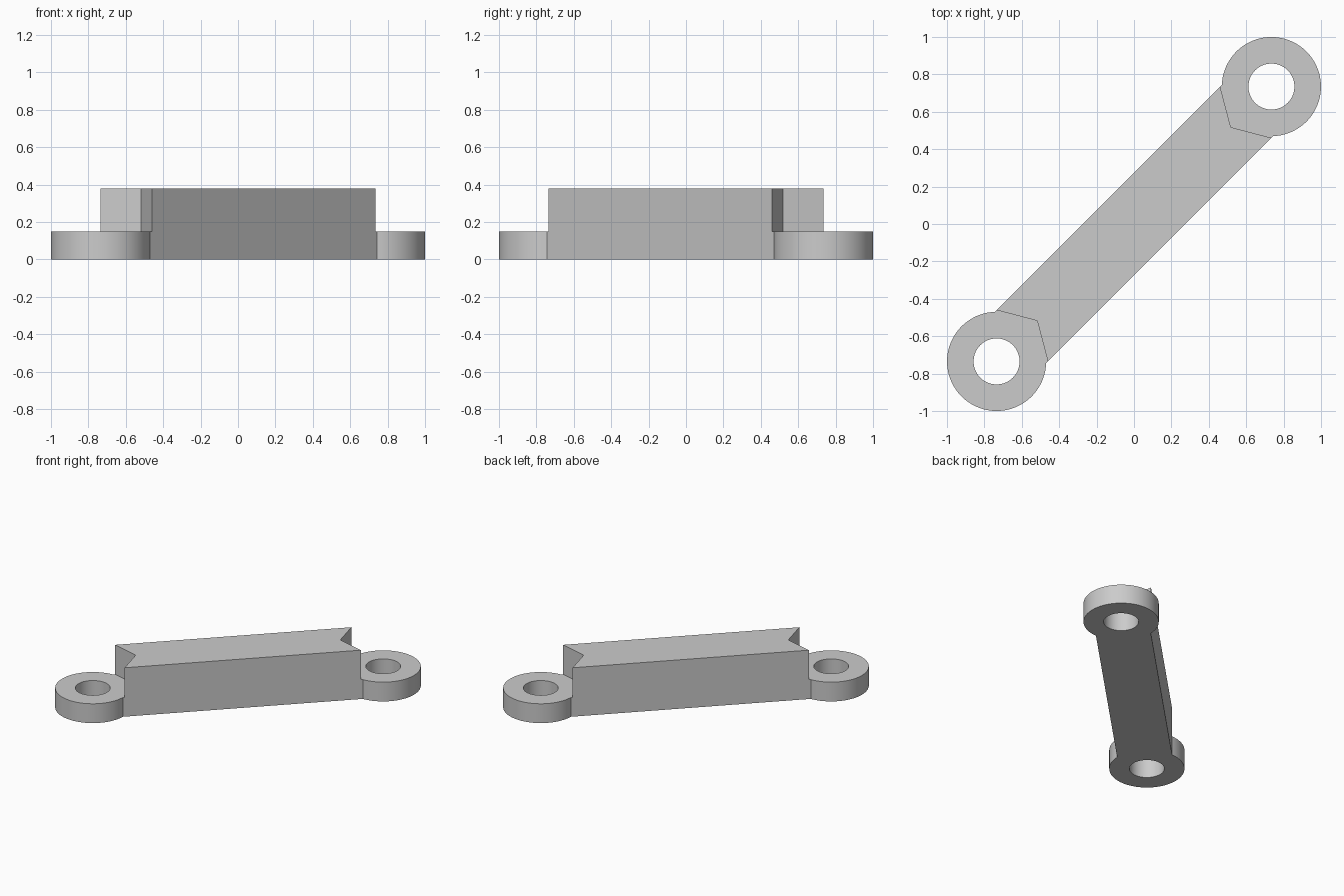
import bpy, bmesh, math
from mathutils import Matrix

if "Cube" in bpy.data.objects:
    bpy.data.objects.remove(bpy.data.objects["Cube"], do_unlink=True)

EYE_U, EYE_R, HOLE_R = 1.039, 0.265, 0.123   # eye centre along the bar, radii
HALF_W, PLATE_H, BAR_H = 0.194, 0.15, 0.38
NOTCH_U, CORNER_U = 0.732, 0.845
STEPS = 64

grey = bpy.data.materials.new("light_grey")
grey.use_nodes = True
grey.diffuse_color = (0.6, 0.6, 0.6, 1)
grey.node_tree.nodes["Principled BSDF"].inputs["Base Color"].default_value = (0.6, 0.6, 0.6, 1)


def prism(name, outline, z0, z1):
    """Extrude an outline, drawn along the bar, and turn it to the diagonal."""
    bm = bmesh.new()
    face = bm.faces.new([bm.verts.new((u, v, z0)) for u, v in outline])
    top = bmesh.ops.extrude_face_region(bm, geom=[face])["geom"]
    moved = [g for g in top if isinstance(g, bmesh.types.BMVert)]
    bmesh.ops.translate(bm, verts=moved, vec=(0, 0, z1 - z0))
    bmesh.ops.recalc_face_normals(bm, faces=bm.faces)
    bm.transform(Matrix.Rotation(math.radians(45), 4, "Z"))
    mesh = bpy.data.meshes.new(name)
    bm.to_mesh(mesh)
    bm.free()
    mesh.materials.append(grey)
    obj = bpy.data.objects.new(name, mesh)
    bpy.context.collection.objects.link(obj)
    return obj


def arc(radius, start, end, count):
    angles = [start + (end - start) * i / count for i in range(count + 1)]
    return [(EYE_U + radius * math.cos(a), radius * math.sin(a)) for a in angles]


# Bar with a round eye at each end, at full height
limit = math.pi - math.asin(HALF_W / EYE_R)
end = arc(EYE_R, -limit, limit, STEPS)
link_bar = prism("link_bar", end + [(-u, -v) for u, v in end], 0, BAR_H)

# Cutters: V notch above each eye, and its bolt hole
slope = HALF_W / (CORNER_U - NOTCH_U)
wide_u = NOTCH_U + 0.35
wide_v = 0.35 * slope
notch = [(NOTCH_U, 0), (wide_u, -wide_v), (1.5, -wide_v), (1.5, wide_v), (wide_u, wide_v)]
hole = arc(HOLE_R, 0, 2 * math.pi, STEPS)[:-1]

bpy.context.view_layer.objects.active = link_bar
for side in (1, -1):
    for name, outline, low in (("notch_cutter", notch, PLATE_H), ("hole_cutter", hole, -0.1)):
        cutter = prism(name, [(side * u, side * v) for u, v in outline], low, 0.6)
        cutter.hide_render = True
        mod = link_bar.modifiers.new(name, "BOOLEAN")
        mod.operation = "DIFFERENCE"
        mod.solver = "EXACT"
        mod.object = cutter
        bpy.ops.object.modifier_apply(modifier=mod.name)
        bpy.data.objects.remove(cutter, do_unlink=True)

# Smooth the round walls, keep the edges crisp
bpy.ops.object.select_all(action="DESELECT")
link_bar.select_set(True)
bpy.ops.object.shade_smooth_by_angle(angle=math.radians(30))
